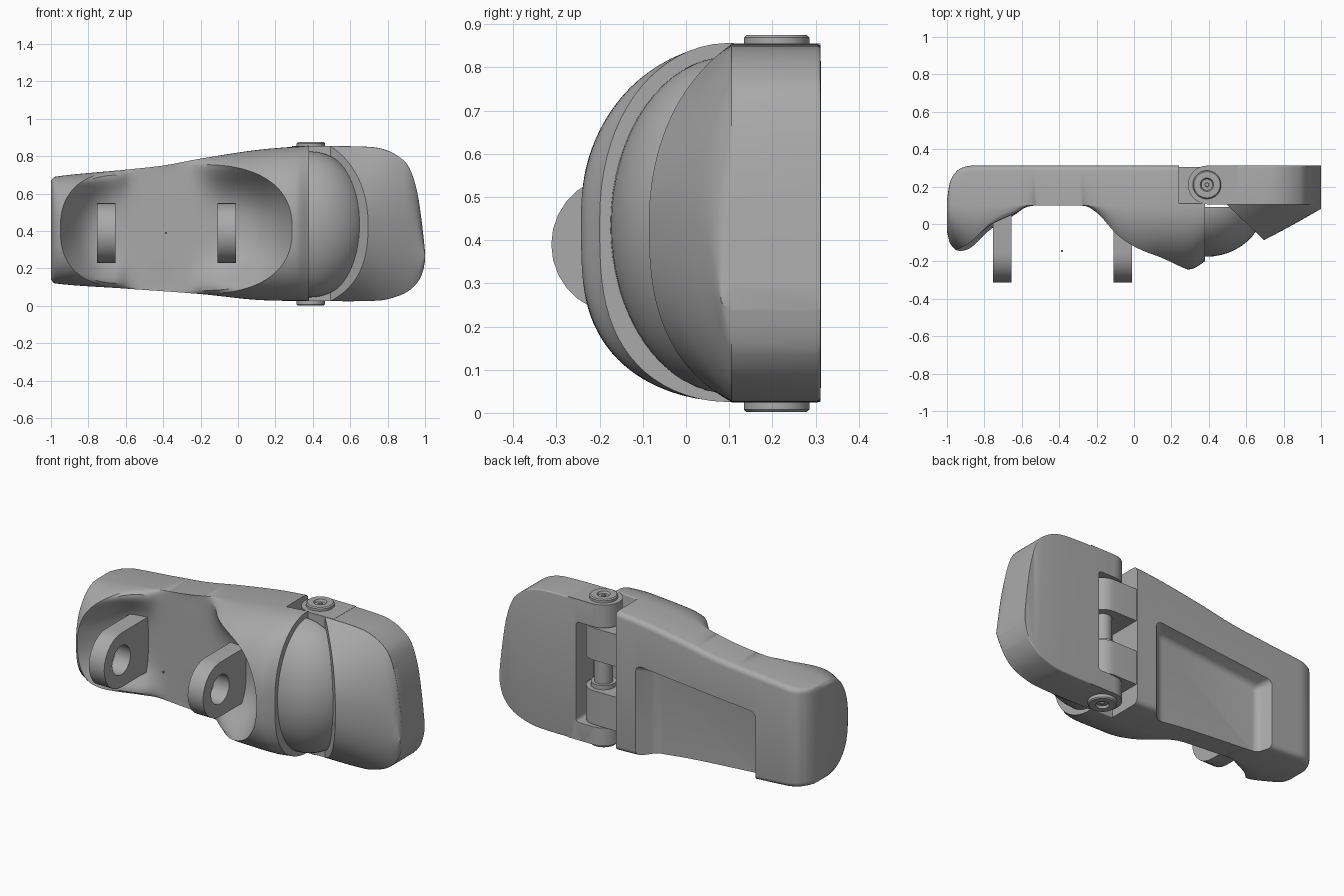
import bpy, bmesh, math
from mathutils import Matrix

if "Cube" in bpy.data.objects:
    bpy.data.objects.remove(bpy.data.objects["Cube"])

mat = bpy.data.materials.new("plain_grey")
mat.use_nodes = True
GREY = (0.4, 0.4, 0.4, 1)
mat.diffuse_color = GREY
mat.node_tree.nodes["Principled BSDF"].inputs["Base Color"].default_value = GREY


def curve(points):
    """Smooth function through (x, value) points."""
    n = len(points)
    slope = []
    for i in range(n):
        a, b = points[max(i - 1, 0)], points[min(i + 1, n - 1)]
        slope.append((b[1] - a[1]) / (b[0] - a[0]))

    def f(x):
        x = min(max(x, points[0][0]), points[-1][0])
        i = max(k for k in range(n - 1) if points[k][0] <= x)
        (x0, y0), (x1, y1) = points[i], points[i + 1]
        w = x1 - x0
        t = (x - x0) / w
        return ((1 + 2 * t) * (1 - t) ** 2 * y0 + t * (1 - t) ** 2 * w * slope[i]
                + t * t * (3 - 2 * t) * y1 + t * t * (t - 1) * w * slope[i + 1])
    return f


def shade(ob):
    bpy.ops.object.select_all(action='DESELECT')
    ob.select_set(True)
    bpy.context.view_layer.objects.active = ob
    bpy.ops.object.shade_smooth_by_angle(angle=math.radians(32))


def finish(name, bm):
    bmesh.ops.recalc_face_normals(bm, faces=bm.faces)
    mesh = bpy.data.meshes.new(name)
    bm.to_mesh(mesh)
    bm.free()
    mesh.materials.append(mat)
    ob = bpy.data.objects.new(name, mesh)
    bpy.context.collection.objects.link(ob)
    shade(ob)
    return ob


def cut(ob, cutter):
    mod = ob.modifiers.new("cut", 'BOOLEAN')
    mod.operation, mod.object, mod.solver = 'DIFFERENCE', cutter, 'EXACT'
    bpy.context.view_layer.objects.active = ob
    bpy.ops.object.modifier_apply(modifier=mod.name)
    bpy.data.objects.remove(cutter)
    shade(ob)


def loft(sections):
    """Skin equal rings of points and cap both ends."""
    bm = bmesh.new()
    rings = [[bm.verts.new(p) for p in s] for s in sections]
    n = len(rings[0])
    for a, b in zip(rings, rings[1:]):
        for i in range(n):
            j = (i + 1) % n
            bm.faces.new((a[i], a[j], b[j], b[i]))
    bm.faces.new(rings[0])
    bm.faces.new(rings[-1])
    return bm


def block(name, front, back, bevel):
    """Box between two (x0, x1, z0, z1 left, z1 right, y) rectangles, edges rounded."""
    bm = loft([[(x0, y, z0), (x1, y, z0), (x1, y, zr), (x0, y, zl)]
               for x0, x1, z0, zl, zr, y in (front, back)])
    if bevel:
        bmesh.ops.bevel(bm, geom=bm.edges[:], offset=bevel, segments=5, profile=0.5, affect='EDGES')
    return finish(name, bm)


def bisect(bm, co, no):
    """Slice along a plane, keep the side the normal points to and close the hole."""
    res = bmesh.ops.bisect_plane(bm, geom=bm.verts[:] + bm.edges[:] + bm.faces[:],
                                 plane_co=co, plane_no=no, clear_inner=True)
    bmesh.ops.holes_fill(bm, edges=[e for e in res["geom_cut"] if isinstance(e, bmesh.types.BMEdge)])


def section(x, z0, z1, heights, front, back, r=0.02):
    """D-shaped ring: shaped front through the given heights, flat back with rounded corners."""
    zc, h = (z0 + z1) / 2, (z1 - z0) / 2
    ring = [(x, front(x, z, (z - zc) / h), z) for z in heights]
    arc = [k * math.pi / 8 for k in range(5)]
    ring += [(x, back - r + r * math.sin(a), z0 + r - r * math.cos(a)) for a in arc]
    ring += [(x, back - r + r * math.cos(a), z1 - r + r * math.sin(a)) for a in arc]
    return ring


def revolve(name, profile, x, y, steps=40):
    """Turn (radius, z) points round an upright axis."""
    rings = [[(x + r * math.cos(2 * math.pi * k / steps), y + r * math.sin(2 * math.pi * k / steps), z)
              for k in range(steps)] for r, z in profile]
    return finish(name, loft(rings))


def arm(name, centre, r, reach, depth, matrix):
    """Plate with a round end at -u and a square end at u = reach, thick along w."""
    u, v = centre
    pts = [(u + r * math.cos(a), v + r * math.sin(a))
           for a in [math.pi * (0.5 + k / 14) for k in range(15)]]
    pts += [(reach, v - r), (reach, v + r)]
    bm = loft([[(p, q, w) for p, q in pts] for w in depth])
    bm.transform(matrix)
    return finish(name, bm)


# Main body: domed front with an open scoop between two lips
body_top = curve([(-1, .67), (-.98, .69), (-.6, .728), (-.4, .75), (-.2, .787), (.1, .833), (.38, .857)])
body_low = curve([(-1, .14), (-.98, .12), (-.6, .092), (-.2, .063), (.1, .032), (.38, .025)])
body_back = curve([(-1, .13), (-.985, .22), (-.95, .28), (-.91, .304), (-.86, .312), (.38, .312)])
bulge = curve([(-1, .14), (-.985, .2), (-.95, .24), (-.85, .3), (-.75, .26), (-.65, .15), (-.58, .03),
               (-.5, 0), (-.26, .01), (-.2, .09), (-.1, .28), (0, .345), (.15, .345), (.31, .34), (.38, .3)])
LEFT, RIGHT, SCOOP_Z = (-.62, .33), (-.2, .49), .41


def scoop(x):
    """Scoop half height at mid length, and how far x lies towards its end."""
    along = min(max((x - LEFT[0]) / (RIGHT[0] - LEFT[0]), 0), 1)
    return .305 + .04 * along, max(0, (x - RIGHT[0]) / RIGHT[1], (LEFT[0] - x) / LEFT[1])


def body_front(x, z, t):
    dome = bulge(x) * max(0, 1 - abs(t) ** (2.2 if t > 0 else 3)) ** 0.5
    half, dx = scoop(x)
    d = (dx ** 2.4 + abs((z - SCOOP_Z) / half) ** 2.4) ** (1 / 2.4)
    return .1 - dome * min(1, d) ** 3.8


def body_heights(x):
    """Front heights with one row kept on the scoop lip at each side."""
    half, dx = scoop(x)
    s = half * max(.12, max(0, 1 - dx ** 2.4) ** (1 / 2.4))
    hi, lo, z1, z0 = SCOOP_Z + s, SCOOP_Z - s, body_top(x), body_low(x)
    n = 18
    return ([z1 - (z1 - hi) * (i / n) ** 1.7 for i in range(n)]
            + [hi + (lo - hi) * i / 40 for i in range(40)]
            + [z0 + (lo - z0) * (1 - i / n) ** 1.7 for i in range(n + 1)])


xs = [LEFT[0] - LEFT[1] * math.sin(math.pi / 2 * i / 32) for i in range(33)]
xs += [RIGHT[0] + RIGHT[1] * math.sin(math.pi / 2 * i / 40) for i in range(41)]
xs += [LEFT[0] + .42 * i / 24 for i in range(1, 24)] + [-.95 - .05 * i / 8 for i in range(1, 9)]
xs += [.29 + .09 * i / 8 for i in range(1, 9)] + [.2399, .2401]
rings = [section(x, body_low(x), body_top(x), body_heights(x), body_front,
                 body_back(x) if x < .24 else .112, .03 if x < .24 else .005) for x in sorted(xs)]
body = finish("main_body", loft(rings))
cut(body, block("recess_cutter", (-.64, .03, -.2, .48, .54, .225), (-.74, .28, -.2, .53, .63, .5), .03))

# Mounting lugs with holes, and the small locating point between them
to_x = Matrix(((0, 0, 1, 0), (1, 0, 0, 0), (0, 1, 0, 0), (0, 0, 0, 1)))
for name, x in (("right_lug", -.755), ("left_lug", -.11)):
    lug = arm(name, (-.152, .39), .16, .12, (x, x + .1), to_x)
    bm = bmesh.new()
    bmesh.ops.create_cone(bm, cap_ends=True, segments=24, radius1=.085, radius2=.085, depth=.4,
                          matrix=Matrix.Translation((x, -.152, .39)) @ Matrix.Rotation(math.pi / 2, 4, 'Y'))
    cut(lug, finish("hole_cutter", bm))
block("locating_point", (-.39, -.38, .385, .395, .395, -.15), (-.39, -.38, .385, .395, .395, -.14), 0)

# Hinged end: flat plate with a slot for the knuckles
end_top = curve([(.39, .855), (.7, .85), (.79, .834), (.87, .79), (.92, .73), (.96, .6), (.985, .43), (1, .29)])
end_low = curve([(.39, .025), (.75, .028), (.85, .05), (.92, .085), (.97, .14), (.99, .19), (1, .24)])


def end_loft(front, back, r):
    rings = []
    for i in range(49):
        x = 1 - .61 * (1 - i / 48) ** 1.6
        z0, z1 = end_low(x), end_top(x)
        heights = [(z0 + z1) / 2 + (z1 - z0) / 2 * math.cos(math.pi * k / 56) for k in range(57)]
        rings.append(section(x, z0, z1, heights, front, back, r))
    return loft(rings)


plate = finish("end_plate", end_loft(lambda x, z, t: .105, .312, .008))
cut(plate, block("slot_cutter", (.2, .5, .13, .72, .72, 0), (.2, .5, .13, .72, .72, .5), .02))

# Domed front of the hinged end, sliced by a sloping plane
ridge = curve([(.39, .335), (.5, .29), (.6, .24), (.69, .195), (.85, .11), (1, .025)])
bm = end_loft(lambda x, z, t: .106 - ridge(x) * (1 - abs(t) ** (2 if t > 0 else 2.5)), .15, .005)
bisect(bm, (.5, .1, 0), (1, 1.05, 0))
finish("end_dome", bm)

# Ball filling the joint at the front, kept clear of the scoop
bm = bmesh.new()
bmesh.ops.create_uvsphere(bm, u_segments=48, v_segments=32, radius=1,
                          matrix=Matrix.Translation((.385, .1, .435)) @ Matrix.Diagonal((.31, .275, .39, 1)))
bisect(bm, (0, .09, 0), (0, -1, 0))
bisect(bm, (.36, 0, 0), (1, 0, 0))
finish("joint_ball", bm)

# Hinge ears, knuckles and pin
PIN = (.39, .21)
flip = Matrix.Diagonal((-1, 1, 1, 1))
for side, ear, knuckle in (("upper", (.72, .855), (.52, .71)), ("lower", (.025, .13), (.14, .34))):
    arm(side + "_ear", PIN, .102, .55, ear, Matrix.Identity(4))
    arm(side + "_knuckle", (-PIN[0], PIN[1]), .095, -.2, knuckle, flip)
revolve("hinge_pin", [(.05, .02), (.05, .34), (.068, .34), (.068, .365), (.05, .365), (.05, .85)], *PIN)
for name, z, s in (("upper_cap", .85, 1), ("lower_cap", .027, -1)):
    revolve(name, [(.076, z - s * .01), (.076, z + s * .019), (.07, z + s * .025), (.036, z + s * .025),
                   (.03, z + s * .012), (.012, z + s * .012), (.01, z + s * .02)], *PIN)
